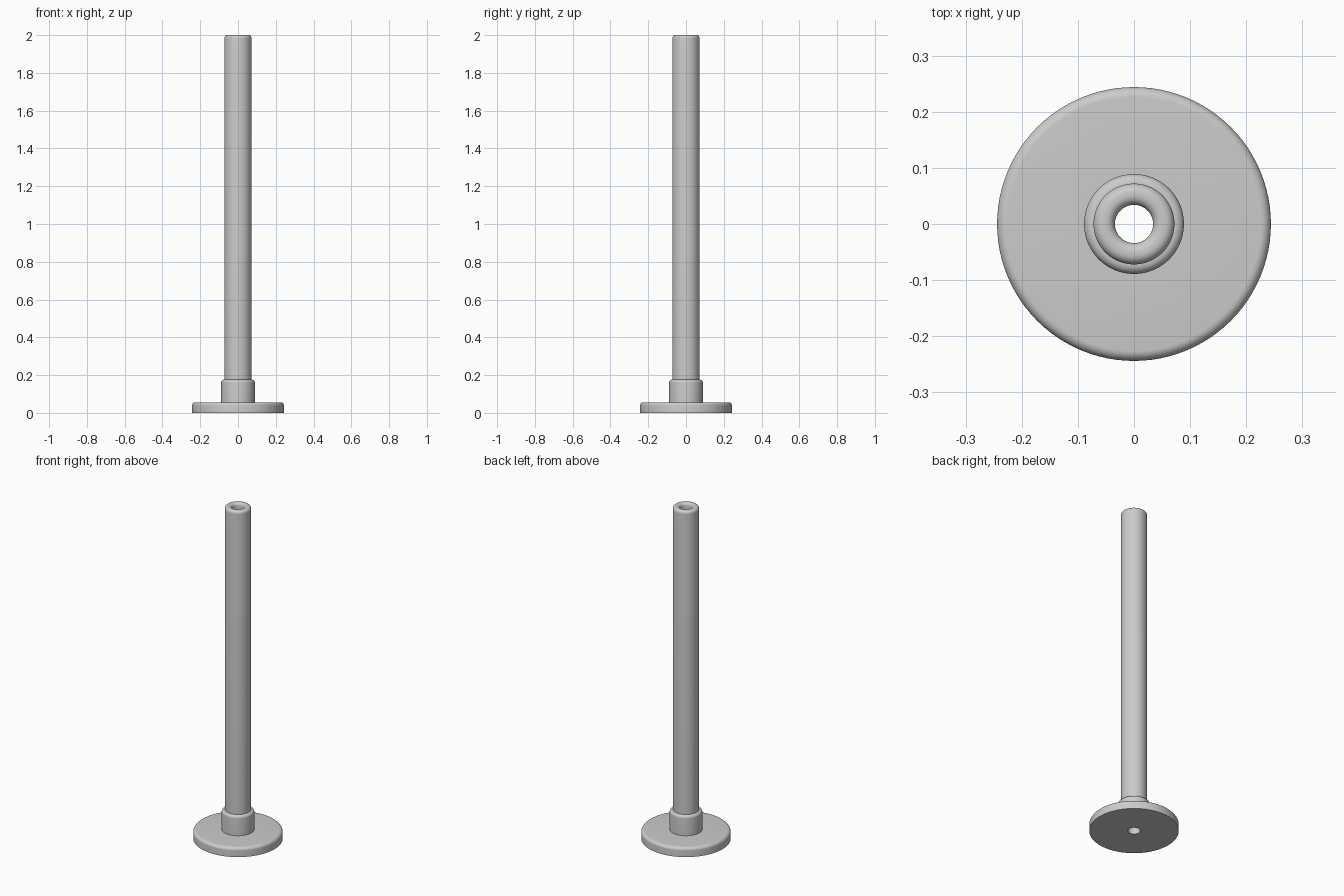
import bpy
import bmesh
import math
from mathutils import Vector

SEGMENTS = 96

cube = bpy.data.objects.get("Cube")
if cube:
    bpy.data.objects.remove(cube, do_unlink=True)

# Single grey material
grey = bpy.data.materials.new("plain_grey")
grey.use_nodes = True
colour = (0.6, 0.6, 0.6, 1)
grey.diffuse_color = colour
grey.node_tree.nodes["Principled BSDF"].inputs["Base Color"].default_value = colour


def rounded(corners, steps=8):
    """Replace each (radius, height, fillet) right-angle corner by an arc."""
    points = []
    for i, (r, z, fillet) in enumerate(corners):
        here = Vector((r, z))
        if not fillet:
            points.append(here)
            continue
        before = (Vector(corners[i - 1][:2]) - here).normalized() * fillet
        after = (Vector(corners[(i + 1) % len(corners)][:2]) - here).normalized() * fillet
        for s in range(steps + 1):
            a = math.pi / 2 * s / steps
            points.append(here + before * (1 - math.sin(a)) + after * (1 - math.cos(a)))
    return points


def lathe(name, corners):
    """Revolve a closed profile around the z axis."""
    bm = bmesh.new()
    profile = rounded(corners)
    rings = []
    for s in range(SEGMENTS):
        a = 2 * math.pi * s / SEGMENTS
        rings.append([bm.verts.new((p.x * math.cos(a), p.x * math.sin(a), p.y)) for p in profile])
    n = len(profile)
    for s in range(SEGMENTS):
        here, after = rings[s], rings[(s + 1) % SEGMENTS]
        for i in range(n):
            j = (i + 1) % n
            bm.faces.new((here[i], after[i], after[j], here[j]))
    bmesh.ops.recalc_face_normals(bm, faces=bm.faces)
    mesh = bpy.data.meshes.new(name)
    bm.to_mesh(mesh)
    bm.free()
    mesh.materials.append(grey)
    obj = bpy.data.objects.new(name, mesh)
    bpy.context.collection.objects.link(obj)
    bpy.ops.object.select_all(action="DESELECT")
    obj.select_set(True)
    bpy.context.view_layer.objects.active = obj
    bpy.ops.object.shade_smooth_by_angle(angle=math.radians(30))
    return obj


# Disc foot, collar and bored post turned as one solid
BORE, POST, COLLAR, FOOT = 0.034, 0.072, 0.089, 0.244
lathe("flanged_post", [
    (BORE, 0, 0),
    (FOOT, 0, 0),
    (FOOT, 0.056, 0.018),
    (COLLAR, 0.056, 0),
    (COLLAR, 0.176, 0.0165),
    (POST, 0.176, 0),
    (POST, 2, 0.017),
    (BORE, 2, 0.017),
])
